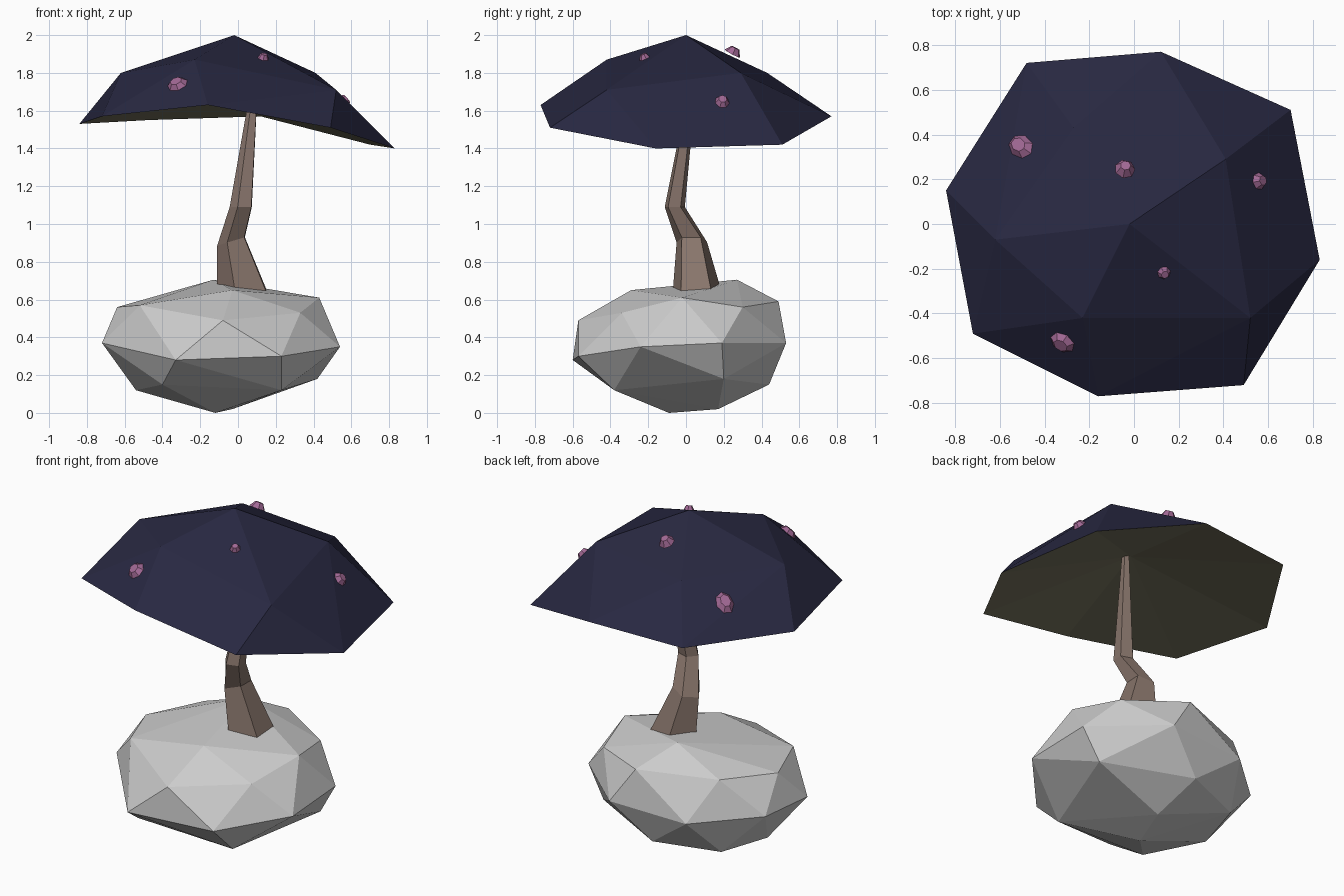
import bpy, bmesh, math
from mathutils import Vector

if "Cube" in bpy.data.objects:
    bpy.data.objects.remove(bpy.data.objects["Cube"])


def paint(name, rgb):
    mat = bpy.data.materials.new(name)
    mat.diffuse_color = (*rgb, 1)
    mat.use_nodes = True
    mat.node_tree.nodes["Principled BSDF"].inputs["Base Color"].default_value = mat.diffuse_color
    return mat


def add_object(name, bm, mat=None):
    bmesh.ops.recalc_face_normals(bm, faces=bm.faces)
    return store(name, bm, mat)


def store(name, bm, mat=None):
    mesh = bpy.data.meshes.new(name)
    bm.to_mesh(mesh)
    bm.free()
    obj = bpy.data.objects.new(name, mesh)
    bpy.context.collection.objects.link(obj)
    if mat:
        mesh.materials.append(mat)
    return obj


def hull(points):
    bm = bmesh.new()
    for p in points:
        bm.verts.new(p)
    bmesh.ops.convex_hull(bm, input=bm.verts)
    bm.normal_update()
    return bm


navy = paint("navy", (0.021, 0.021, 0.053))
olive = paint("olive", (0.18, 0.17, 0.11))
brown = paint("brown", (0.25, 0.18, 0.15))
pink = paint("pink", (0.36, 0.14, 0.30))

# Boulder: faceted hull, bottom to top
boulder = [
    (-.12, -.09, 0), (-.03, .17, .02),
    (.23, -.38, .12), (-.40, -.40, .15), (-.54, -.02, .12),
    (-.45, .30, .13), (-.08, .44, .15), (.42, .20, .18),
    (.23, -.57, .30), (-.33, -.60, .28), (-.72, -.15, .37), (-.68, .20, .37),
    (-.35, .50, .35), (.15, .53, .37), (.53, .19, .37), (.54, -.24, .35),
    (-.08, -.57, .49), (-.52, -.30, .57), (.33, -.34, .53), (.35, .30, .56),
    (.43, -.02, .61), (-.64, .02, .56), (-.45, .32, .58), (.0, .49, .59),
    (-.03, -.29, .65), (-.13, .27, .705)]
add_object("boulder", hull(boulder))

# Stem: tapering five-sided rings along a crooked path (x, y, z, rx, ry, tilt)
rings = [(.04, .06, .62, .15, .14, 0), (-.03, .03, .91, .08, .085, .3),
         (.02, -.06, 1.09, .064, .056, 0), (.085, .03, 1.70, .022, .022, 0)]
bm = bmesh.new()
loops = []
for x, y, z, rx, ry, tilt in rings:
    loop = []
    for i in range(5):
        a = math.radians(-110 + 72 * i)
        dx = rx * math.cos(a)
        loop.append(bm.verts.new((x + dx, y + ry * math.sin(a), z + tilt * dx)))
    loops.append(loop)
for lo, hi in zip(loops, loops[1:]):
    for i in range(5):
        j = (i + 1) % 5
        bm.faces.new((lo[i], lo[j], hi[j], hi[i]))
bm.faces.new(loops[0][::-1])
bm.faces.new(loops[-1])
add_object("stem", bm, brown)

# Cap: peak, five shoulder points and an eight-sided drooping rim
rim = [(.12, .77, 1.57), (.70, .51, 1.42), (.83, -.16, 1.40), (.49, -.72, 1.51),
       (-.16, -.77, 1.63), (-.72, -.49, 1.57), (-.84, .15, 1.53), (-.48, .72, 1.55)]
shoulder = [(.41, .29, 1.80), (.52, -.42, 1.71), (-.23, -.42, 1.87),
            (-.62, -.07, 1.80), (-.27, .43, 1.80)]
bm = hull(rim + shoulder + [(-.02, 0, 2)])
under = [f for f in bm.faces if f.normal.z < 0]
bmesh.ops.delete(bm, geom=under, context='FACES')
cap = store("cap", bm, navy)

# Underside: shallow fan up to the stem tip
bm = bmesh.new()
hub = bm.verts.new((.05, .03, 1.71))
edge = [bm.verts.new(p) for p in rim]
for i in range(8):
    bm.faces.new((hub, edge[i], edge[(i + 1) % 8]))
store("cap_underside", bm, olive)

# Warts: flat faceted lumps lying on the cap (x, y, z, width, height)
warts = [(-.32, -.53, 1.74, .068, .060), (.14, -.23, 1.905, .035, .035),
         (.55, .19, 1.64, .045, .050), (-.04, .25, 1.91, .047, .047),
         (-.51, .35, 1.70, .060, .080)]
for k, (x, y, z, w, h) in enumerate(warts):
    spot = Vector((x, y, z))
    hit, pos, normal, face = cap.closest_point_on_mesh(spot)
    centre = spot if k == 3 else pos
    bm = bmesh.new()
    bmesh.ops.create_cone(bm, cap_ends=True, segments=7, radius1=1, radius2=.5, depth=.035)
    bmesh.ops.scale(bm, vec=(w, h, 1), verts=bm.verts)
    wart = add_object(f"wart_{k + 1}", bm, pink)
    wart.location = centre + normal * .008
    wart.rotation_euler = normal.to_track_quat('Z', 'Y').to_euler()
